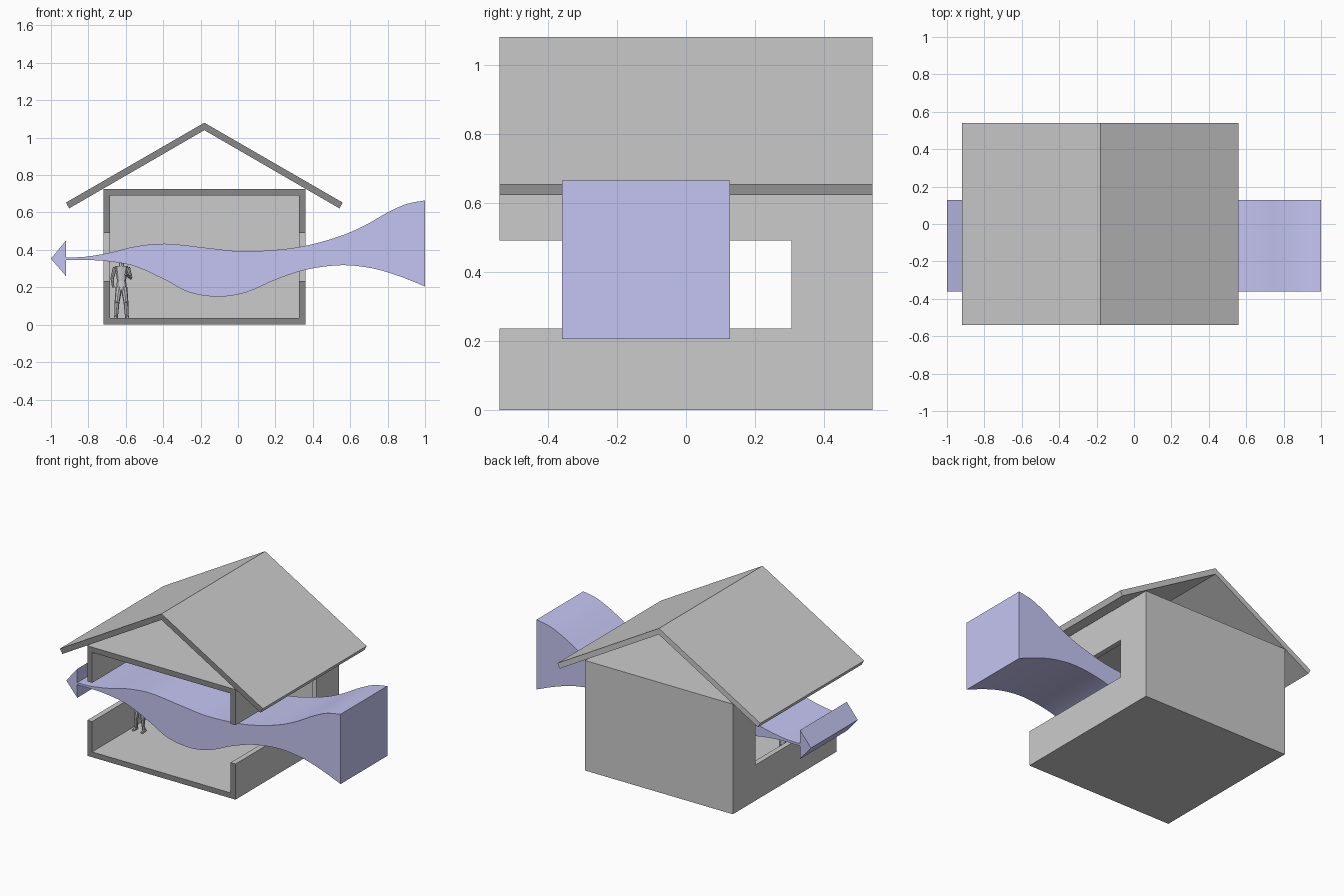
import bpy, bmesh, math
from mathutils import Vector

if "Cube" in bpy.data.objects:
    bpy.data.objects.remove(bpy.data.objects["Cube"])


def material(name, color):
    m = bpy.data.materials.new(name)
    m.diffuse_color = (*color, 1)
    m.use_nodes = True
    m.node_tree.nodes["Principled BSDF"].inputs["Base Color"].default_value = m.diffuse_color
    return m


CUT = material("section_dark", (0.25, 0.25, 0.25))
BLUE = material("airflow_blue", (0.56, 0.56, 0.9))
PLAIN = bpy.data.materials.new("plain_grey")


def finish(name, bm):
    bmesh.ops.recalc_face_normals(bm, faces=bm.faces)
    me = bpy.data.meshes.new(name)
    bm.to_mesh(me)
    bm.free()
    ob = bpy.data.objects.new(name, me)
    bpy.context.collection.objects.link(ob)
    return ob


def extrude_y(name, outline, y0, y1):
    """Extrude an (x, z) outline along y."""
    bm = bmesh.new()
    face = bm.faces.new([bm.verts.new((x, y0, z)) for x, z in outline])
    ext = bmesh.ops.extrude_face_region(bm, geom=[face])
    verts = [v for v in ext["geom"] if isinstance(v, bmesh.types.BMVert)]
    bmesh.ops.translate(bm, verts=verts, vec=(0, y1 - y0, 0))
    return finish(name, bm)


def box(name, x0, x1, y0, y1, z0, z1):
    return extrude_y(name, [(x0, z0), (x1, z0), (x1, z1), (x0, z1)], y0, y1)


def darken_section(ob):
    """Dark material on the faces lying in the front cutting plane."""
    ob.data.materials.clear()
    ob.data.materials.append(PLAIN)
    ob.data.materials.append(CUT)
    for p in ob.data.polygons:
        p.material_index = int(p.normal.y < -0.9 and p.center.y < -0.53)


# House shell: hollow box open at the front, with a window in each side wall
house = box("house_shell", -0.72, 0.36, -0.54, 0.54, 0, 0.725)
cutters = [box("room_cutter", -0.685, 0.325, -0.7, 0.505, 0.035, 0.69),
           box("window_cutter", -0.9, 0.5, -0.7, 0.305, 0.235, 0.49)]
bpy.context.view_layer.objects.active = house
for c in cutters:
    c.hide_render = True
    mod = house.modifiers.new("cut", 'BOOLEAN')
    mod.operation = 'DIFFERENCE'
    mod.solver = 'EXACT'
    mod.object = c
    bpy.ops.object.modifier_apply(modifier=mod.name)
for c in cutters:
    bpy.data.objects.remove(c)
darken_section(house)

# Gable roof: folded slab with square-cut eaves
RX = -0.18
half = [(0.74, 0.653), (0.7225, 0.622)]
roof = extrude_y("roof", [(RX, 1.08)] + [(RX + x, z) for x, z in half] + [(RX, 1.04)]
                 + [(RX - x, z) for x, z in reversed(half)], -0.54, 0.54)
darken_section(roof)


# Airflow ribbon ending in an arrowhead
def smooth(pts, steps=5):
    """Catmull-Rom style cubic through points with increasing x."""
    m = []
    for i in range(len(pts)):
        a, b = pts[max(i - 1, 0)], pts[min(i + 1, len(pts) - 1)]
        m.append((b[1] - a[1]) / (b[0] - a[0]))
    out = []
    for i in range(len(pts) - 1):
        (x0, z0), (x1, z1) = pts[i], pts[i + 1]
        h = x1 - x0
        for k in range(steps):
            t = k / steps
            z = ((2*t**3 - 3*t*t + 1) * z0 + (t**3 - 2*t*t + t) * h * m[i]
                 + (3*t*t - 2*t**3) * z1 + (t**3 - t*t) * h * m[i + 1])
            out.append((x0 + h * t, z))
    return out + [pts[-1]]


upper = smooth([(-0.92, 0.36), (-0.82, 0.363), (-0.685, 0.385), (-0.55, 0.418), (-0.39, 0.433),
                (-0.16, 0.41), (0.01, 0.393), (0.2, 0.4), (0.36, 0.422), (0.55, 0.475),
                (0.68, 0.532), (0.8, 0.6), (0.9, 0.645), (1, 0.665)])
lower = smooth([(-0.92, 0.346), (-0.8, 0.346), (-0.685, 0.338), (-0.55, 0.312), (-0.39, 0.24),
                (-0.26, 0.173), (-0.107, 0.15), (0.04, 0.172), (0.2, 0.24), (0.36, 0.293),
                (0.55, 0.318), (0.71, 0.303), (0.85, 0.264), (1, 0.205)])
arrow = [(-0.92, 0.26), (-1, 0.353), (-0.92, 0.45)]
flow = extrude_y("airflow_arrow", lower + upper[::-1] + arrow[::-1], -0.36, 0.127)
flow.data.materials.append(BLUE)
bpy.ops.object.select_all(action='DESELECT')
flow.select_set(True)
bpy.context.view_layer.objects.active = flow
bpy.ops.object.shade_smooth_by_angle(angle=math.radians(25))

# Standing figure, made of tapered limbs, with its head inside the airflow
fig = bmesh.new()
FX, FY, FZ = -0.623, -0.13, 0.035


def limb(a, b, r0, r1, flat=1.0):
    a, b = Vector(a), Vector(b)
    new = bmesh.ops.create_cone(fig, cap_ends=True, segments=8, radius1=r0, radius2=r1,
                                depth=(b - a).length)["verts"]
    bmesh.ops.scale(fig, verts=new, vec=(1, flat, 1))
    rot = Vector((0, 0, 1)).rotation_difference(b - a).to_matrix()
    bmesh.ops.rotate(fig, verts=new, matrix=rot)
    bmesh.ops.translate(fig, verts=new, vec=(a + b) / 2 + Vector((FX, FY, FZ)))


for s in (-1, 1):
    limb((s * 0.03, 0.01, 0.008), (s * 0.032, -0.03, 0.005), 0.010, 0.007)      # foot
    limb((s * 0.028, 0, 0.005), (s * 0.024, -0.006, 0.085), 0.009, 0.013)       # shin
    limb((s * 0.024, -0.006, 0.085), (s * 0.013, 0, 0.165), 0.013, 0.018)       # thigh
    limb((s * 0.034, 0, 0.27), (s * 0.05, 0.008, 0.215), 0.012, 0.009)          # upper arm
limb((-0.05, 0.008, 0.215), (-0.044, -0.01, 0.165), 0.009, 0.006)               # lowered forearm
limb((0.05, 0.008, 0.215), (0.022, -0.035, 0.235), 0.009, 0.006)                # raised forearm
limb((0, 0, 0.15), (0, 0, 0.2), 0.03, 0.024, 0.65)                              # hips
limb((0, 0, 0.2), (0, 0, 0.28), 0.024, 0.036, 0.6)                              # chest
limb((0, 0, 0.28), (0, 0, 0.31), 0.014, 0.011)                                  # neck
head = bmesh.ops.create_icosphere(fig, subdivisions=2, radius=0.02)["verts"]
bmesh.ops.scale(fig, verts=head, vec=(0.85, 1, 1.2))
bmesh.ops.translate(fig, verts=head, vec=(FX, FY - 0.003, FZ + 0.332))
finish("standing_figure", fig)
